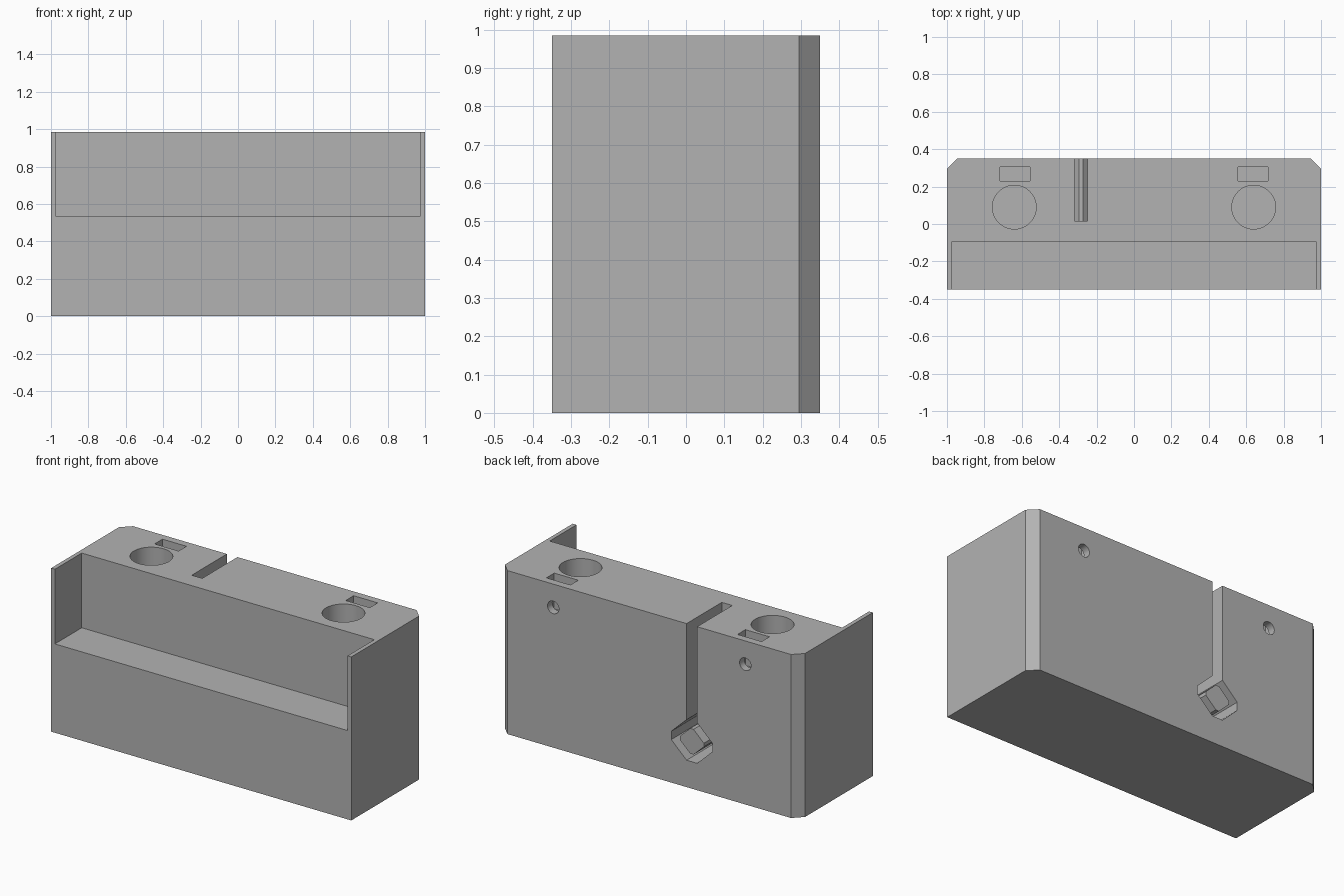
import bpy
import bmesh
from math import cos, sin, tau
from mathutils import Vector

cube = bpy.data.objects.get("Cube")
if cube:
    bpy.data.objects.remove(cube, do_unlink=True)

grey = bpy.data.materials.new("plain grey")
grey.use_nodes = True
grey.diffuse_color = (0.45, 0.45, 0.45, 1)
grey.node_tree.nodes["Principled BSDF"].inputs["Base Color"].default_value = grey.diffuse_color


def prism(name, points, direction):
    """Extrude a closed outline of 3D points along a direction."""
    bm = bmesh.new()
    face = bm.faces.new([bm.verts.new(p) for p in points])
    ext = bmesh.ops.extrude_face_region(bm, geom=[face])
    moved = [v for v in ext["geom"] if isinstance(v, bmesh.types.BMVert)]
    bmesh.ops.translate(bm, verts=moved, vec=Vector(direction))
    bmesh.ops.recalc_face_normals(bm, faces=bm.faces)
    mesh = bpy.data.meshes.new(name)
    bm.to_mesh(mesh)
    bm.free()
    mesh.materials.append(grey)
    obj = bpy.data.objects.new(name, mesh)
    bpy.context.collection.objects.link(obj)
    return obj


def box(name, x0, x1, y0, y1, z0, z1):
    outline = [(x0, y0, z0), (x1, y0, z0), (x1, y1, z0), (x0, y1, z0)]
    return prism(name, outline, (0, 0, z1 - z0))


def circle(radius, count):
    return [(radius * cos(tau * i / count), radius * sin(tau * i / count)) for i in range(count)]


def cut_octagon(wide, tall, flat_x, flat_z):
    """Diamond outline with its four corners cut off."""
    return [(wide, flat_z), (flat_x, tall), (-flat_x, tall), (-wide, flat_z),
            (-wide, -flat_z), (-flat_x, -tall), (flat_x, -tall), (wide, -flat_z)]


def carve(target, cutter, operation="DIFFERENCE"):
    """Apply a boolean, then discard the helper."""
    mod = target.modifiers.new("carve", "BOOLEAN")
    mod.object = cutter
    mod.operation = operation
    mod.solver = "EXACT"
    bpy.context.view_layer.objects.active = target
    bpy.ops.object.modifier_apply(modifier=mod.name)
    bpy.data.objects.remove(cutter, do_unlink=True)


HEIGHT, HALF_DEPTH, CHAMFER, OVER = 0.985, 0.35, 0.055, 0.05
BACK = HALF_DEPTH + OVER

# Block with chamfered back corners
right_half = [(1, -HALF_DEPTH), (1, HALF_DEPTH - CHAMFER), (1 - CHAMFER, HALF_DEPTH)]
outline = right_half + [(-x, y) for x, y in reversed(right_half)]
block = prism("holder_block", [(x, y, 0) for x, y in outline], (0, 0, HEIGHT))

# Front shelf recess between thin side walls
carve(block, box("shelf_cut", -0.975, 0.975, -BACK, -0.095, 0.535, HEIGHT + OVER))

# Rod sockets, nut slots and clamp screw holes on both sides
for side in (-1, 1):
    x = side * 0.64
    socket = [(x + a, 0.09 + b, 0.25) for a, b in circle(0.117, 64)]
    carve(block, prism("socket_cut", socket, (0, 0, HEIGHT)))
    nut_x = side * 0.637
    carve(block, box("nut_cut", nut_x - 0.08, nut_x + 0.08, 0.23, 0.305, 0.77, HEIGHT + OVER))
    screw = [(x + a, BACK, 0.845 + b) for a, b in circle(0.038, 32)]
    carve(block, prism("screw_cut", screw, (0, 0.1 - BACK, 0)))

# Keyhole channel: eight-sided pocket, a slot up to the top, and a core left standing
KEY_X, KEY_Z, KEY_Y = -0.284, 0.284, 0.015
pocket = [(KEY_X + a, BACK, KEY_Z + b) for a, b in cut_octagon(0.137, 0.122, 0.035, 0.025)]
carve(block, prism("pocket_cut", pocket, (0, KEY_Y - BACK, 0)))
carve(block, box("slot_cut", KEY_X - 0.035, KEY_X + 0.035, KEY_Y, BACK, 0.385, HEIGHT + OVER))
core = [(KEY_X + a, HALF_DEPTH, KEY_Z + b) for a, b in cut_octagon(0.08, 0.076, 0.011, 0.011)]
carve(block, prism("channel_core", core, (0, KEY_Y - OVER - HALF_DEPTH, 0)), "UNION")

# Smooth only the round bores
bpy.ops.object.select_all(action="DESELECT")
block.select_set(True)
bpy.context.view_layer.objects.active = block
bpy.ops.object.shade_smooth_by_angle(angle=0.4)
